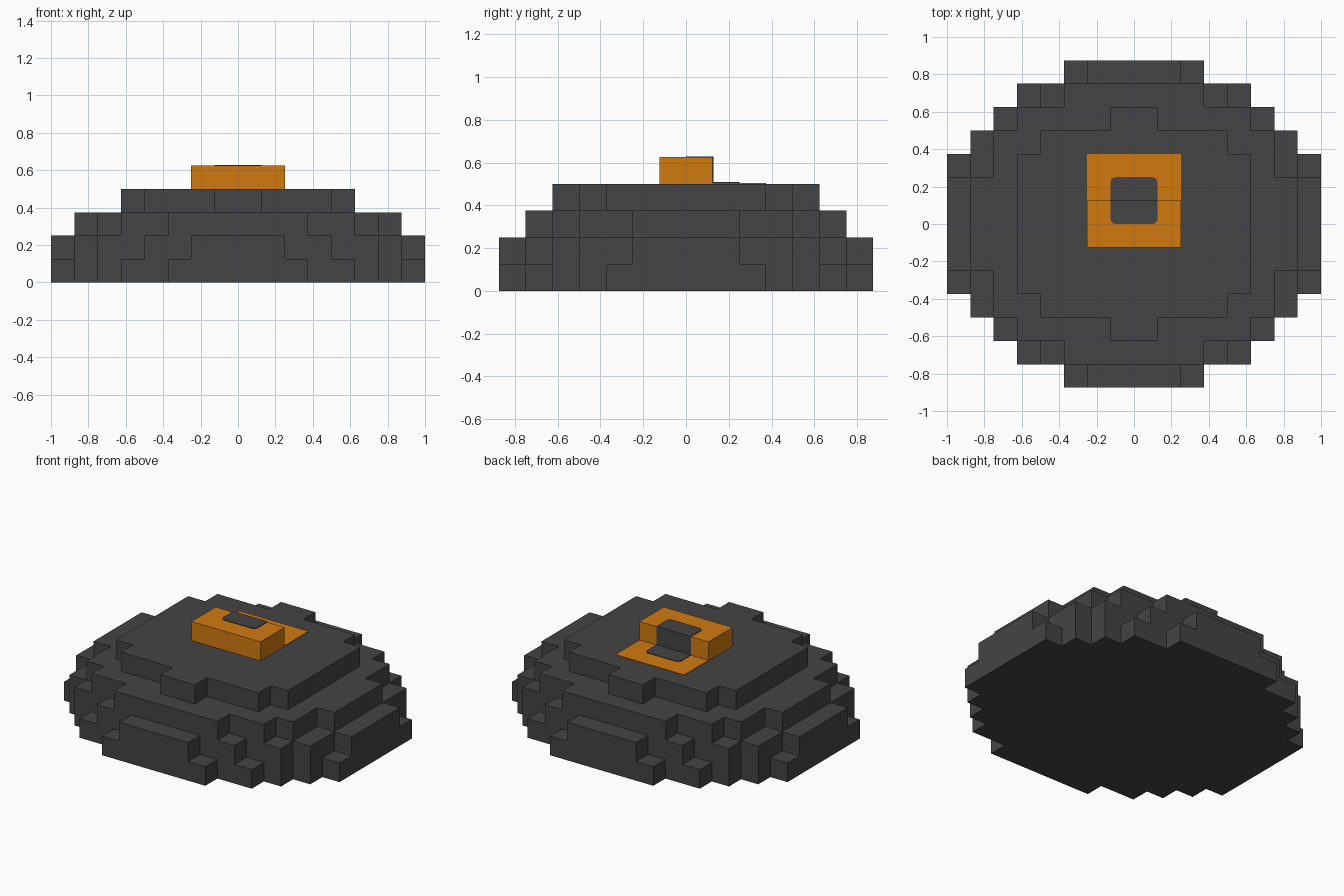
import bpy
import bmesh
import math

if "Cube" in bpy.data.objects:
    bpy.data.objects.remove(bpy.data.objects["Cube"], do_unlink=True)

U = 0.125     # one block
SKIN = 0.004  # thickness of painted plates


def material(name, rgb):
    mat = bpy.data.materials.new(name)
    mat.use_nodes = True
    color = (*rgb, 1)
    mat.diffuse_color = color
    mat.node_tree.nodes["Principled BSDF"].inputs["Base Color"].default_value = color
    return mat


charcoal = material("charcoal", (0.058, 0.058, 0.058))
orange = material("orange", (0.64, 0.195, 0.005))


def prism(name, outline, bottom, top, mat):
    """Extrude a counter-clockwise outline between two heights."""
    bm = bmesh.new()
    face = bm.faces.new([bm.verts.new((x, y, bottom)) for x, y in outline])
    up = bmesh.ops.extrude_face_region(bm, geom=[face])["geom"]
    bmesh.ops.translate(bm, vec=(0, 0, top - bottom),
                        verts=[v for v in up if isinstance(v, bmesh.types.BMVert)])
    bmesh.ops.recalc_face_normals(bm, faces=bm.faces)
    mesh = bpy.data.meshes.new(name)
    bm.to_mesh(mesh)
    bm.free()
    mesh.materials.append(mat)
    obj = bpy.data.objects.new(name, mesh)
    bpy.context.collection.objects.link(obj)
    return obj


def rect(x, y0, y1):
    return [(-x, y0), (x, y0), (x, y1), (-x, y1)]


def stepped_outline(steps):
    """Mirror a staircase of (half width, half depth) corners into all quadrants."""
    quarter = []
    for i, (x, y) in enumerate(steps):
        quarter.append((x * U, y * U))
        if i + 1 < len(steps):
            quarter.append((steps[i + 1][0] * U, y * U))
    half = quarter + [(-x, y) for x, y in reversed(quarter)]
    return half + [(-x, -y) for x, y in half]


def rounded_end(x, y0, y1, r):
    """Rectangle whose two corners at y1 are rounded, y1 may be below y0."""
    s = 1 if y1 > y0 else -1
    arc = [(x - r + r * math.cos(a), y1 + s * r * (math.sin(a) - 1))
           for a in (math.pi / 6 * k for k in range(4))]
    half = [(x, y0)] + arc
    return half + [(-px, py) for px, py in reversed(half)]


# Stepped dome, one blocky layer at a time from the ground up
layers = {
    "base_layer": [(8, 3), (7, 4), (6, 5), (5, 6), (3, 7)],
    "lower_layer": [(8, 2), (7, 4), (6, 5), (4, 6), (2, 7)],
    "upper_layer": [(7, 2), (6, 4), (5, 5), (3, 6)],
    "top_layer": [(5, 3), (4, 4), (1, 5)],
}
for level, (name, steps) in enumerate(layers.items()):
    prism(name, stepped_outline(steps), level * U, (level + 1) * U, charcoal)

# Raised orange block and the orange panel lying behind it
deck, roof = 4 * U, 5 * U
prism("raised_block", rect(2 * U, -U, U), deck, roof, orange)
prism("rear_panel", rect(2 * U, U, 3 * U), deck, deck + SKIN, orange)

# Dark inlay running over the block, down its back and onto the panel
prism("inlay_top", rounded_end(U, U, 0, 0.025), roof, roof + SKIN, charcoal)
prism("inlay_back", rect(U, U, U + SKIN), deck, roof + SKIN, charcoal)
prism("inlay_panel", rounded_end(U, U, 2 * U, 0.025), deck, deck + 2 * SKIN, charcoal)
